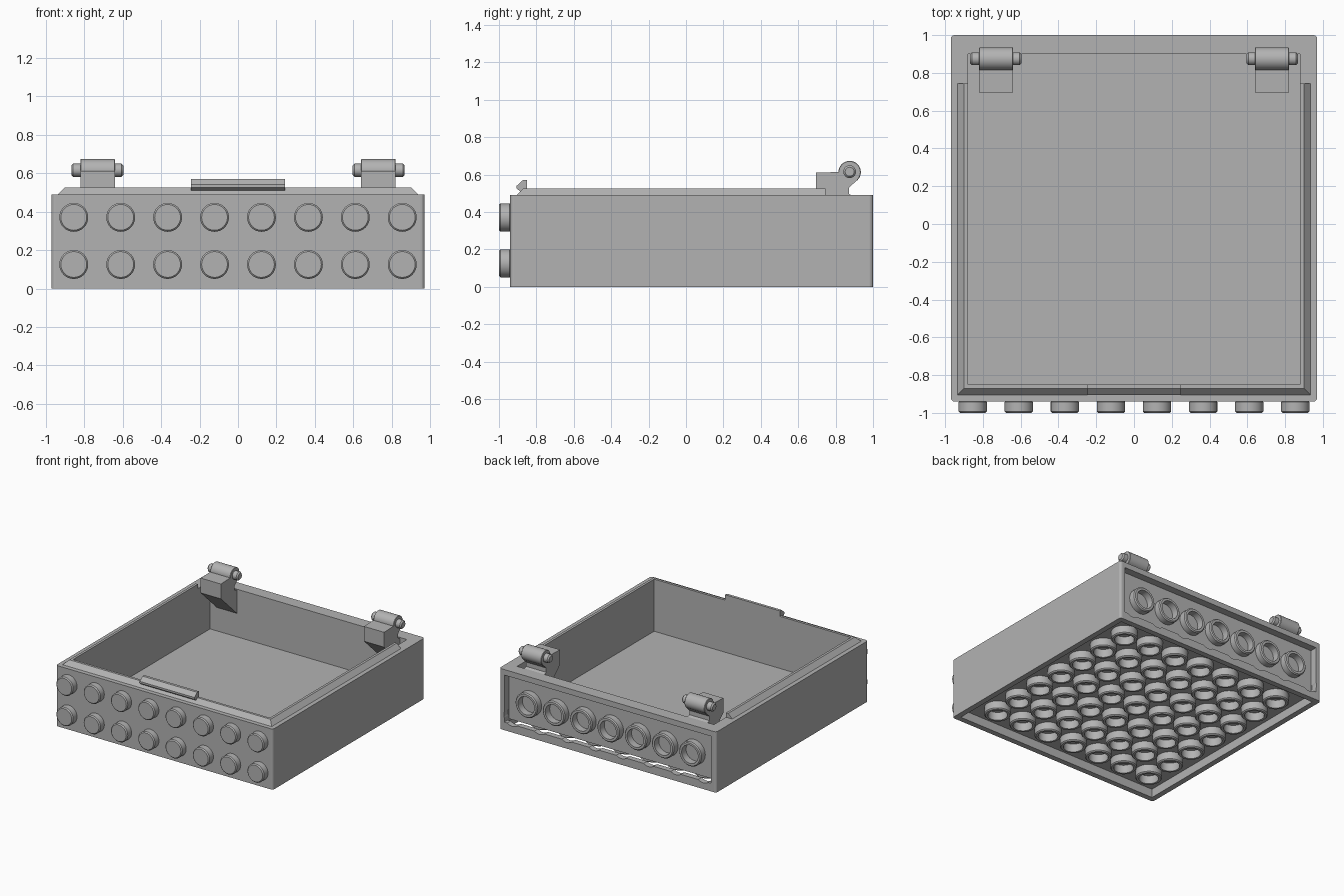
import bpy, bmesh, math
from mathutils import Matrix, Vector

if "Cube" in bpy.data.objects:
    bpy.data.objects.remove(bpy.data.objects["Cube"])

grey = bpy.data.materials.new("light grey")
grey.diffuse_color = (0.45, 0.45, 0.45, 1)
grey.use_nodes = True
grey.node_tree.nodes["Principled BSDF"].inputs["Base Color"].default_value = grey.diffuse_color

PITCH = 0.244
STUD_X = [(i - 3.5) * PITCH for i in range(8)]
TUBE_X = [(i - 3) * PITCH for i in range(7)]
ROT = {'x': Matrix.Rotation(math.radians(90), 4, 'Y'),    # local z -> +x
       'y': Matrix.Rotation(math.radians(-90), 4, 'X'),   # local z -> +y
       'z': Matrix.Identity(4)}


def finish(name, bm, smooth=True):
    bmesh.ops.recalc_face_normals(bm, faces=bm.faces)
    me = bpy.data.meshes.new(name)
    bm.to_mesh(me)
    bm.free()
    ob = bpy.data.objects.new(name, me)
    bpy.context.collection.objects.link(ob)
    me.materials.append(grey)
    if smooth:
        bpy.ops.object.select_all(action='DESELECT')
        ob.select_set(True)
        bpy.context.view_layer.objects.active = ob
        bpy.ops.object.shade_smooth_by_angle(angle=math.radians(30))
    return ob


def add_box(bm, lo, hi):
    lo, hi = Vector(lo), Vector(hi)
    size = hi - lo
    m = Matrix.Translation((lo + hi) / 2) @ Matrix.Diagonal((size.x, size.y, size.z, 1))
    bmesh.ops.create_cube(bm, size=1, matrix=m)


def add_lathe(bm, profile, axis, pos, n=32):
    """Spin a closed (radius, height) profile around an axis."""
    m = Matrix.Translation(pos) @ ROT[axis]
    rings = []
    for r, h in profile:
        if r == 0:
            rings.append([bm.verts.new(m @ Vector((0, 0, h)))] * n)
        else:
            rings.append([bm.verts.new(m @ Vector((r * math.cos(2 * math.pi * k / n),
                                                   r * math.sin(2 * math.pi * k / n), h)))
                          for k in range(n)])
    for a, b in zip(rings, rings[1:] + rings[:1]):
        for k in range(n):
            j = (k + 1) % n
            vs = list(dict.fromkeys([a[k], a[j], b[j], b[k]]))
            if len(vs) > 2:
                bm.faces.new(vs)


def add_prism(bm, profile, x0, x1):
    """Extrude a (y, z) profile along x."""
    a = [bm.verts.new((x0, y, z)) for y, z in profile]
    b = [bm.verts.new((x1, y, z)) for y, z in profile]
    bm.faces.new(a)
    bm.faces.new(b[::-1])
    for i in range(len(a)):
        j = (i + 1) % len(a)
        bm.faces.new((a[i], b[i], b[j], a[j]))


def rod(r, h0, h1, c=0.008):
    return [(0, h0), (r - c, h0), (r, h0 + c), (r, h1 - c), (r - c, h1), (0, h1)]


def ring(ro, ri, h0, h1, c=0.008):
    return [(ri, h0), (ro - c, h0), (ro, h0 + c), (ro, h1), (ri, h1)]


# Tray body with rounded upright corners
bm = bmesh.new()
add_box(bm, (-0.97, -0.94, 0), (0.97, 1.0, 0.49))
upright = [e for e in bm.edges if abs(e.verts[0].co.z - e.verts[1].co.z) > 0.1]
bmesh.ops.bevel(bm, geom=upright, offset=0.02, segments=4, profile=0.5, affect='EDGES')
body = finish("tray_body", bm, smooth=False)


def cutter(name, boxes=(), rods=()):
    bm = bmesh.new()
    for lo, hi in boxes:
        add_box(bm, lo, hi)
    for prof, axis, pos in rods:
        add_lathe(bm, prof, axis, pos)
    ob = finish(name, bm, smooth=False)
    ob.hide_render = True
    return ob


# Inner cavity, underside recess, rear recess, round notches in the rear bar
cutters = [
    cutter("cavity_cutter", [((-0.88, -0.85, 0.105), (0.88, 0.90, 0.8))]),
    cutter("underside_cutter", [((-0.925, -0.895, -0.2), (0.925, 0.955, 0.07))]),
    cutter("rear_cutter", [((-0.925, 0.94, 0.065), (0.925, 1.2, 0.445))]),
    cutter("notch_cutter", rods=[([(0, 0.948), (0.075, 0.948), (0.075, 1.1), (0, 1.1)],
                                  'y', (x, 0, 0.125)) for x in STUD_X]),
]
for c in cutters:
    mod = body.modifiers.new(c.name, 'BOOLEAN')
    mod.operation = 'DIFFERENCE'
    mod.solver = 'EXACT'
    mod.object = c
dg = bpy.context.evaluated_depsgraph_get()
dg.update()
body.data = bpy.data.meshes.new_from_object(body.evaluated_get(dg))
body.modifiers.clear()
for c in cutters:
    bpy.data.objects.remove(c)

# Raised lip on three sides, sloped on the outside, mitred corners
bm = bmesh.new()
stations = []
for sx, front in ((-1, False), (-1, True), (1, True), (1, False)):
    stations.append([bm.verts.new((sx * (0.935 - d), -0.905 + d if front else 0.745, z))
                     for d, z in ((0, 0.49), (0.035, 0.526), (0.055, 0.526), (0.055, 0.485))])
for a, b in zip(stations, stations[1:]):
    for i in range(4):
        j = (i + 1) % 4
        bm.faces.new((a[i], a[j], b[j], b[i]))
bm.faces.new(stations[0])
bm.faces.new(stations[-1])
finish("rim_lip", bm, smooth=False)

# Front catch
bm = bmesh.new()
add_prism(bm, [(-0.85, 0.50), (-0.85, 0.57), (-0.872, 0.57), (-0.905, 0.54),
               (-0.905, 0.525), (-0.88, 0.505)], -0.245, 0.245)
finish("front_catch", bm, smooth=False)

# Two rows of studs on the front
bm = bmesh.new()
for z in (0.125, 0.37):
    for x in STUD_X:
        add_lathe(bm, rod(0.075, -1.0, -0.935), 'y', (x, 0, z))
finish("front_studs", bm)

# Grid of short tubes underneath
bm = bmesh.new()
for x in TUBE_X:
    for i in range(7):
        add_lathe(bm, ring(0.099, 0.073, 0.003, 0.075), 'z', (x, 0.03 + (i - 3) * PITCH, 0))
finish("underside_tubes", bm)

# Row of tubes in the rear recess (open end faces +y)
bm = bmesh.new()
for x in TUBE_X:
    add_lathe(bm, [(r, -h) for r, h in ring(0.099, 0.073, -0.997, -0.935)], 'y', (x, 0, 0.247))
finish("rear_tubes", bm)

# Hinges: wedge bracket, barrel and pin
for side, s in (("left", -1), ("right", 1)):
    bm = bmesh.new()
    x0, x1 = sorted((s * 0.64, s * 0.82))
    add_prism(bm, [(0.695, 0.61), (0.695, 0.49), (0.905, 0.29), (0.905, 0.48), (0.872, 0.495),
                   (0.872, 0.53), (0.918, 0.573), (0.875, 0.615)], x0, x1)
    finish(side + "_hinge_bracket", bm, smooth=False)
    bm = bmesh.new()
    add_lathe(bm, rod(0.06, x0, x1, 0.003), 'x', (0, 0.875, 0.613))
    finish(side + "_hinge_barrel", bm)
    bm = bmesh.new()
    p0, p1 = sorted((s * 0.595, s * 0.867))
    add_lathe(bm, rod(0.034, p0, p1, 0.01), 'x', (0, 0.875, 0.615))
    finish(side + "_hinge_pin", bm)
